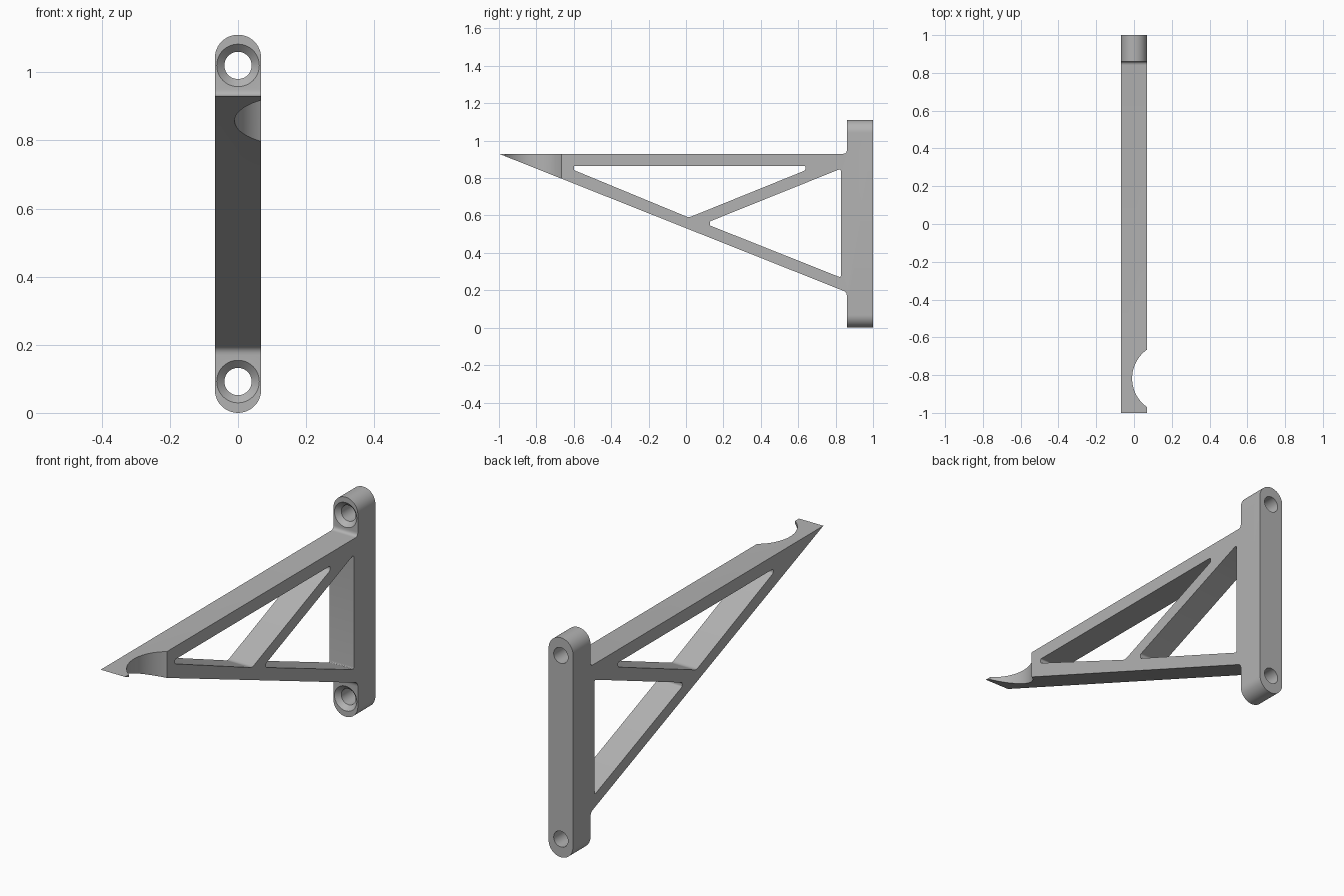
import bpy, bmesh
from math import sin, cos, pi
from mathutils import Vector

cube = bpy.data.objects.get("Cube")
if cube:
    bpy.data.objects.remove(cube)

HALF, HEIGHT = 0.068, 1.11

grey = bpy.data.materials.new("matte grey")
grey.use_nodes = True
colour = (0.45, 0.45, 0.45, 1)
grey.diffuse_color = colour
grey.node_tree.nodes["Principled BSDF"].inputs["Base Color"].default_value = colour


def prism(name, loop, depth):
    """Extrude a closed loop of 3D points along the depth vector."""
    bm = bmesh.new()
    face = bm.faces.new([bm.verts.new(p) for p in loop])
    new = bmesh.ops.extrude_face_region(bm, geom=[face])["geom"]
    bmesh.ops.translate(bm, vec=depth,
                        verts=[v for v in new if isinstance(v, bmesh.types.BMVert)])
    bmesh.ops.recalc_face_normals(bm, faces=bm.faces)
    mesh = bpy.data.meshes.new(name)
    bm.to_mesh(mesh)
    bm.free()
    mesh.materials.append(grey)
    ob = bpy.data.objects.new(name, mesh)
    bpy.context.collection.objects.link(ob)
    return ob


def rounded(points, steps=5):
    """Round each (y, z, radius) corner of a side profile with an arc-like curve."""
    out = []
    for i, (y, z, r) in enumerate(points):
        p = Vector((y, z))
        if r == 0:
            out.append(p)
            continue
        a = p + (Vector(points[i - 1][:2]) - p).normalized() * r
        b = p + (Vector(points[(i + 1) % len(points)][:2]) - p).normalized() * r
        for k in range(steps + 1):
            t = k / steps
            out.append(a * (1 - t) ** 2 + p * 2 * t * (1 - t) + b * t * t)
    return out


def side_prism(name, points, half):
    return prism(name, [(-half, p.x, p.y) for p in rounded(points)], (2 * half, 0, 0))


def revolve(name, rings, z, n=48):
    """Solid of circular sections (y, radius) around a y-axis at height z."""
    bm = bmesh.new()
    loops = [[bm.verts.new((r * cos(2 * pi * k / n), y, z + r * sin(2 * pi * k / n)))
              for k in range(n)] for y, r in rings]
    for a, b in zip(loops, loops[1:]):
        for k in range(n):
            bm.faces.new((a[k], a[(k + 1) % n], b[(k + 1) % n], b[k]))
    bm.faces.new(loops[0])
    bm.faces.new(loops[-1])
    bmesh.ops.recalc_face_normals(bm, faces=bm.faces)
    mesh = bpy.data.meshes.new(name)
    bm.to_mesh(mesh)
    bm.free()
    mesh.materials.append(grey)
    ob = bpy.data.objects.new(name, mesh)
    bpy.context.collection.objects.link(ob)
    return ob


def boolean(target, tool, operation="DIFFERENCE"):
    mod = target.modifiers.new("shape", "BOOLEAN")
    mod.operation, mod.solver, mod.object = operation, "EXACT", tool
    bpy.context.view_layer.objects.active = target
    bpy.ops.object.modifier_apply(modifier=mod.name)
    bpy.data.objects.remove(tool)


# Side silhouette: pointed arm, wall plate and small fillets where they meet
bracket = side_prism("bracket", [
    (-1, 0.93, 0), (0.86, 0.93, 0.02), (0.86, HEIGHT + 0.1, 0), (1, HEIGHT + 0.1, 0),
    (1, -0.1, 0), (0.86, -0.1, 0), (0.86, 0.19, 0.02)], 0.1)

# Rounded-end front outline trims the whole body
arc = [pi * k / 24 for k in range(25)]
outline = [(HALF * cos(a), -1.1, HEIGHT - HALF + HALF * sin(a)) for a in arc]
outline += [(-HALF * cos(a), -1.1, HALF - HALF * sin(a)) for a in arc]
boolean(bracket, prism("outline", outline, (0, 2.2, 0)), "INTERSECT")

# Truss openings above and below the diagonal strut
boolean(bracket, side_prism("upper_opening", [
    (-0.6, 0.865, 0.008), (-0.6, 0.843, 0.008), (0.015, 0.589, 0.015),
    (0.64, 0.842, 0.012), (0.64, 0.865, 0.01)], 0.2))
boolean(bracket, side_prism("lower_opening", [
    (0.127, 0.568, 0.008), (0.828, 0.85, 0.015),
    (0.828, 0.268, 0.012), (0.127, 0.547, 0.008)], 0.2))

# Scooped notch near the tip
scoop = [(0.176 + 0.186 * cos(pi * k / 48), -0.817 + 0.186 * sin(pi * k / 48), 0.5)
         for k in range(96)]
boolean(bracket, prism("scoop", scoop, (0, 0, 0.7)))

# Countersunk screw holes
for z in (0.092, 1.02):
    boolean(bracket, revolve("screw_hole", [
        (0.84, 0.0825), (0.86, 0.0625), (0.8825, 0.04), (1.1, 0.04)], z))

bpy.ops.object.select_all(action="DESELECT")
bracket.select_set(True)
bpy.context.view_layer.objects.active = bracket
bpy.ops.object.shade_smooth_by_angle(angle=0.5)
